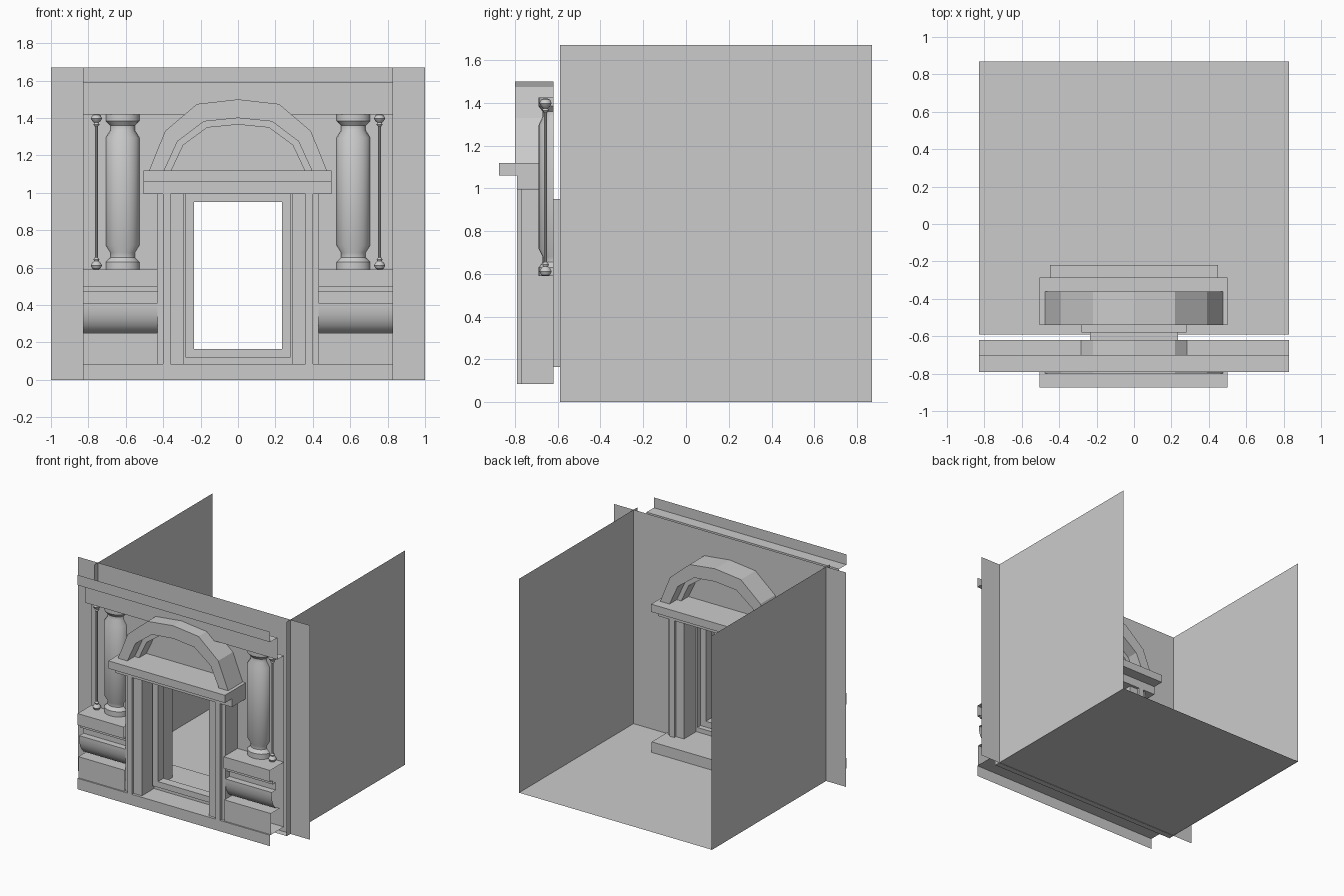
import bpy, bmesh, math

cube = bpy.data.objects.get("Cube")
if cube:
    bpy.data.objects.remove(cube, do_unlink=True)

stone = bpy.data.materials.new("grey_stone")
stone.use_nodes = True
GREY = (0.6, 0.6, 0.6, 1)
stone.diffuse_color = GREY
stone.node_tree.nodes["Principled BSDF"].inputs["Base Color"].default_value = GREY

HALF = 0.83            # half width of the room
OUTER, INNER = -0.62, -0.54   # outer and inner skin of the front wall
TOP = 1.67


def make(name, verts, faces, smooth=False):
    bm = bmesh.new()
    vs = [bm.verts.new(v) for v in verts]
    for f in faces:
        bm.faces.new([vs[i] for i in f])
    bmesh.ops.recalc_face_normals(bm, faces=bm.faces)
    mesh = bpy.data.meshes.new(name)
    bm.to_mesh(mesh)
    bm.free()
    mesh.materials.append(stone)
    ob = bpy.data.objects.new(name, mesh)
    bpy.context.collection.objects.link(ob)
    if smooth:
        bpy.ops.object.select_all(action='DESELECT')
        ob.select_set(True)
        bpy.context.view_layer.objects.active = ob
        bpy.ops.object.shade_smooth_by_angle(angle=math.radians(35))
    return ob


def box(name, x0, x1, y0, y1, z0, z1):
    verts = [(x, y, z) for x in (x0, x1) for y in (y0, y1) for z in (z0, z1)]
    make(name, verts, [(0, 1, 3, 2), (4, 6, 7, 5), (0, 4, 5, 1),
                       (2, 3, 7, 6), (0, 2, 6, 4), (1, 5, 7, 3)])


def moulding(name, profile, x0, x1, smooth=False):
    """Open profile of (y, z) points swept along x."""
    n = len(profile)
    verts = [(x, y, z) for x in (x0, x1) for y, z in profile]
    make(name, verts, [(i, i + 1, n + i + 1, n + i) for i in range(n - 1)], smooth)


def band(name, outer, inner, y0, y1, closed):
    """Solid band between two (x, z) outlines with equal point counts."""
    n = len(outer)
    verts = [(x, y, z) for y in (y0, y1) for line in (outer, inner) for x, z in line]
    faces = []
    for i in range(n if closed else n - 1):
        j = (i + 1) % n
        a, b, c, d = i, j, n + j, n + i
        faces += [(a, b, c, d), (a + 2 * n, d + 2 * n, c + 2 * n, b + 2 * n),
                  (a, a + 2 * n, b + 2 * n, b), (d, c, c + 2 * n, d + 2 * n)]
    if not closed:
        for i in (0, n - 1):
            faces.append((i, n + i, 3 * n + i, 2 * n + i))
    make(name, verts, faces)


def panel(name, outer, inner, y):
    """Flat wall with an opening."""
    verts = [(x, y, z) for line in (outer, inner) for x, z in line]
    make(name, verts, [(i, (i + 1) % 4, 4 + (i + 1) % 4, 4 + i) for i in range(4)])


def rect(w, z0, z1):
    return [(-w, z0), (w, z0), (w, z1), (-w, z1)]


def lathe(name, profile, x, y, sides, flat=1.0, half=False):
    """Turned part from (radius, z) points; half keeps the front only."""
    steps = sides // 2 if half else sides
    cols = steps + 1 if half else steps
    verts, faces = [], []
    for r, z in profile:
        for k in range(cols):
            a = math.pi + 2 * math.pi * k / sides
            verts.append((x + r * math.cos(a), y + flat * r * math.sin(a), z))
    for i in range(len(profile) - 1):
        for k in range(steps):
            m = (k + 1) % cols
            faces.append((i * cols + k, i * cols + m, (i + 1) * cols + m, (i + 1) * cols + k))
    faces += [tuple(range(cols)), tuple(range((len(profile) - 1) * cols, len(profile) * cols))]
    make(name, verts, faces, True)


# Room shell
for side, s in (("left", 1), ("right", -1)):
    x = s * HALF
    make(side + "_wall", [(x, -0.59, 0), (x, 0.87, 0), (x, 0.87, TOP), (x, -0.59, TOP)],
         [(0, 1, 2, 3)])
make("floor", [(-HALF, -0.59, 0.003), (HALF, -0.59, 0.003), (HALF, 0.87, 0.003),
               (-HALF, 0.87, 0.003)], [(0, 1, 2, 3)])

# Front wall skins and door lining
opening, casing = rect(0.235, 0.165, 0.95), rect(0.28, 0.12, 0.995)
panel("inner_wall", rect(1.0, 0, TOP), casing, INNER)
panel("outer_wall", rect(HALF, 0.085, 1.42), opening, OUTER)
panel("door_rebate", casing, opening, -0.58)
for name, line, y0, y1 in (("rebate_reveal", casing, INNER, -0.58),
                           ("door_reveal", opening, -0.58, OUTER)):
    verts = [(x, y, z) for y in (y0, y1) for x, z in line]
    make(name, verts, [(i, (i + 1) % 4, 4 + (i + 1) % 4, 4 + i) for i in range(4)])
band("door_frame", casing, opening, OUTER, -0.65, True)

# Cornice and plinth
moulding("cornice", [(-0.79, TOP), (-0.79, 1.59), (-0.70, 1.59), (-0.70, 1.42),
                     (OUTER, 1.42)], -HALF, HALF)
moulding("plinth", [(OUTER, 0.085), (-0.79, 0.085), (-0.79, 0)], -HALF, HALF)
box("inner_step", -0.45, 0.45, INNER, -0.22, 0.003, 0.085)

# Arch outlines, one half mirrored across the centre
half_arch = [(0.475, 0), (0.39, 0.21), (0.22, 0.355), (0, 0.38)]
arch = half_arch + [(-x, z) for x, z in reversed(half_arch[:-1])]


def arch_line(sx, sz):
    return [(x * sx, 1.12 + z * sz) for x, z in arch]


# Door surround on both faces of the wall
for place, base, d in (("outer", OUTER, -1), ("inner", INNER, 1)):
    box(place + "_lintel", -0.505, 0.5, base, base + d * 0.17, 0.995, 1.06)
    box(place + "_lintel_shelf", -0.505, 0.5, base, base + d * 0.255, 1.06, 1.12)
    band(place + "_arch", arch_line(1, 1), arch_line(0.83, 0.737),
         base, base + d * 0.18, False)
    band(place + "_arch_step", arch_line(0.83, 0.737), arch_line(0.75, 0.645),
         base, base + d * 0.09, False)
    for side, s in (("left", 1), ("right", -1)):
        box(f"{place}_{side}_jamb", s * 0.29, s * 0.43, base, base + d * 0.15, 0.085, 0.995)
        box(f"{place}_{side}_jamb_bead", s * 0.36, s * 0.40,
            base + d * 0.15, base + d * 0.17, 0.085, 0.995)

# Pedestals, half columns and slender rods
pedestal = [(OUTER, 0.59), (-0.79, 0.59), (-0.79, 0.50), (-0.76, 0.50), (-0.76, 0.47),
            (-0.72, 0.47), (-0.72, 0.41), (-0.77, 0.41), (-0.77, 0.39)]
for k in range(1, 7):
    a = math.pi / 2 * k / 6
    pedestal.append((-0.67 - 0.10 * math.cos(a), 0.39 - 0.14 * math.sin(a)))
pedestal += [(-0.78, 0.25), (-0.78, 0.085)]

lower = [(0.09, 0.59), (0.09, 0.63), (0.065, 0.655), (0.065, 0.68), (0.09, 0.72)]
column = lower + [(r, 2.015 - z) for r, z in reversed(lower)]
finial = [(0.012, 0.59), (0.022, 0.595), (0.03, 0.612), (0.022, 0.627),
          (0.012, 0.635), (0.016, 0.645), (0.008, 0.655)]
rod = finial + [(r, 2.01 - z) for r, z in reversed(finial)]

for side, s in (("left", 1), ("right", -1)):
    moulding(side + "_pedestal", pedestal, s * 0.43, s * HALF, True)
    lathe(side + "_column", column, s * 0.617, OUTER, 20, 0.78, True)
    lathe(side + "_rod", rod, s * 0.757, -0.657, 10)
